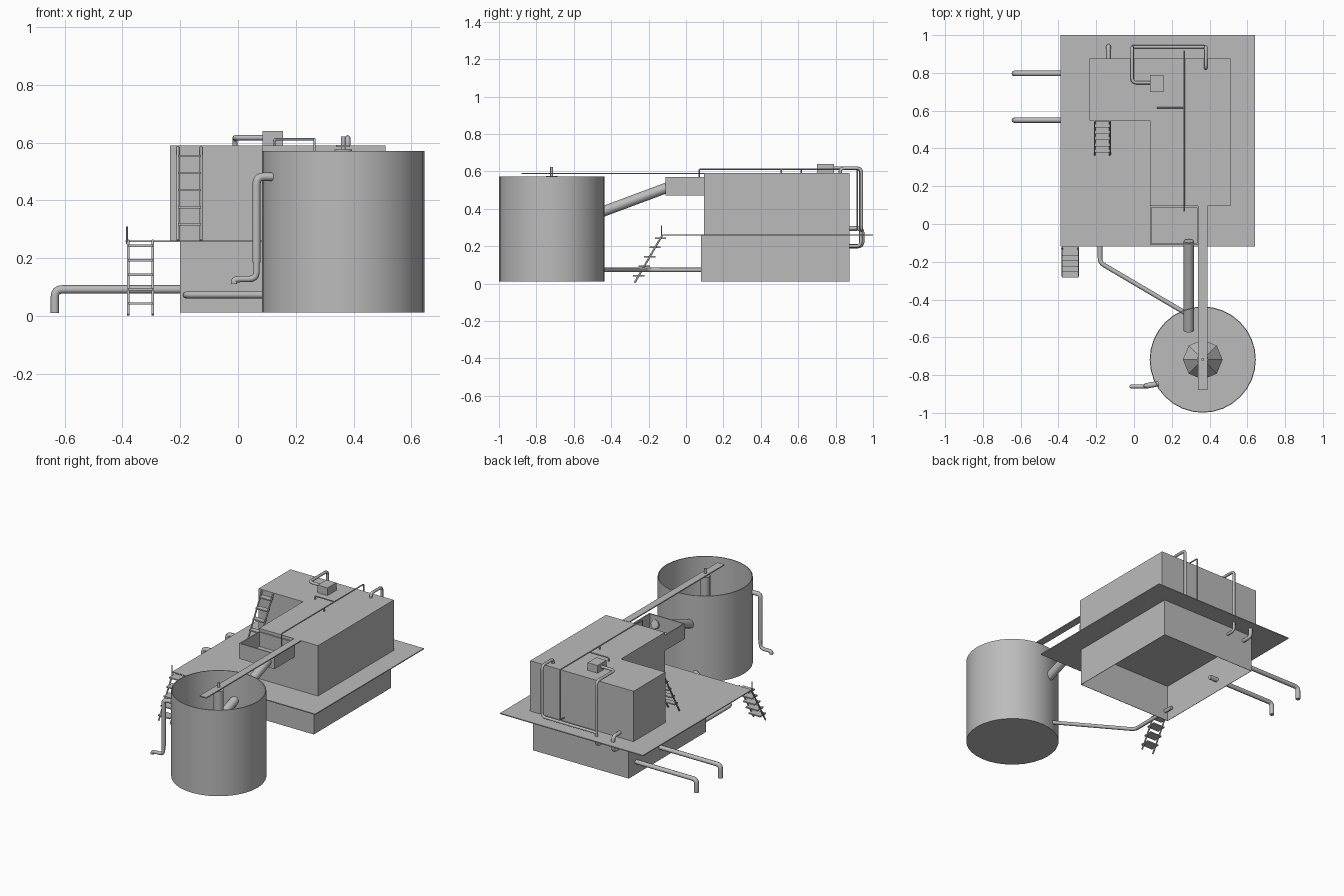
import bpy, bmesh, math
from mathutils import Vector

if "Cube" in bpy.data.objects:
    bpy.data.objects.remove(bpy.data.objects["Cube"], do_unlink=True)

grey = bpy.data.materials.new("plain grey")
grey.use_nodes = True
COLOUR = (0.5, 0.5, 0.5, 1)
grey.diffuse_color = COLOUR
grey.node_tree.nodes["Principled BSDF"].inputs["Base Color"].default_value = COLOUR


def add(name, bm, smooth=False):
    bmesh.ops.recalc_face_normals(bm, faces=bm.faces)
    mesh = bpy.data.meshes.new(name)
    bm.to_mesh(mesh)
    bm.free()
    mesh.materials.append(grey)
    obj = bpy.data.objects.new(name, mesh)
    bpy.context.collection.objects.link(obj)
    if smooth:
        bpy.ops.object.select_all(action='DESELECT')
        obj.select_set(True)
        bpy.context.view_layer.objects.active = obj
        bpy.ops.object.shade_smooth_by_angle(angle=math.radians(40))
    return obj


def prism(name, outline, z0, z1):
    bm = bmesh.new()
    base = bm.faces.new([bm.verts.new((x, y, z0)) for x, y in outline])
    top = bmesh.ops.extrude_face_region(bm, geom=[base], use_keep_orig=True)
    verts = [g for g in top["geom"] if isinstance(g, bmesh.types.BMVert)]
    bmesh.ops.translate(bm, verts=verts, vec=(0, 0, z1 - z0))
    return add(name, bm)


def box(name, x0, x1, y0, y1, z0, z1):
    return prism(name, [(x0, y0), (x1, y0), (x1, y1), (x0, y1)], z0, z1)


def hollow(name, x0, x1, y0, y1, z0, z1, wall, open_top):
    # Box without its top or bottom, with walls thickened inwards
    obj = box(name, x0, x1, y0, y1, z0, z1)
    bm = bmesh.new()
    bm.from_mesh(obj.data)
    side = 1 if open_top else -1
    bmesh.ops.delete(bm, geom=[f for f in bm.faces if f.normal.z * side > 0.9],
                     context='FACES_ONLY')
    bm.to_mesh(obj.data)
    bm.free()
    mod = obj.modifiers.new("walls", 'SOLIDIFY')
    mod.thickness = wall
    mod.offset = -1
    return obj


def lathe(name, profile, cx, cy, sides, smooth=True):
    bm = bmesh.new()
    verts = [bm.verts.new((cx + r, cy, z)) for r, z in profile]
    edges = [bm.edges.new(p) for p in zip(verts, verts[1:])]
    bmesh.ops.spin(bm, geom=verts + edges, cent=(cx, cy, 0), axis=(0, 0, 1),
                   angle=math.tau, steps=sides)
    bmesh.ops.remove_doubles(bm, verts=bm.verts, dist=0.0005)
    return add(name, bm, smooth)


def pipe(name, points, radius, bend=0.025):
    # Round tube along a path with softened elbows
    pts = [Vector(p) for p in points]
    path = [pts[0]]
    for a, b, c in zip(pts, pts[1:], pts[2:]):
        u, v = (a - b), (c - b)
        s = b + u.normalized() * min(bend, u.length * 0.45)
        e = b + v.normalized() * min(bend, v.length * 0.45)
        for i in range(5):
            t = i / 4
            path.append(s * (1 - t) ** 2 + b * 2 * t * (1 - t) + e * t * t)
    path.append(pts[-1])
    curve = bpy.data.curves.new(name, 'CURVE')
    curve.dimensions = '3D'
    curve.bevel_depth = radius
    curve.bevel_resolution = 2
    curve.use_fill_caps = True
    spline = curve.splines.new('POLY')
    spline.points.add(len(path) - 1)
    for p, co in zip(spline.points, path):
        p.co = (*co, 1)
    curve.materials.append(grey)
    obj = bpy.data.objects.new(name, curve)
    bpy.context.collection.objects.link(obj)
    return obj


def steps(name, xs, foot, head, heights, depth):
    # Sloping rails in the y-z plane with flat treads between them
    (y0, z0), (y1, z1) = foot, head
    for i, x in enumerate(xs):
        pipe(f"{name}_rail_{i + 1}", [(x, y0, z0), (x, y1, z1)], 0.005)
    for i, z in enumerate(heights):
        y = y0 + (y1 - y0) * (z - z0) / (z1 - z0)
        box(f"{name}_tread_{i + 1}", xs[0], xs[1], y - depth / 2, y + depth / 2,
            z - 0.004, z + 0.004)


# Building and platform
box("platform", -0.39, 0.64, -0.12, 1.0, 0.256, 0.262)
hollow("lower_building", -0.2, 0.49, 0.08, 0.875, 0.012, 0.256, 0.004, False)
prism("upper_building", [(0.085, 0.095), (0.51, 0.095), (0.51, 0.875), (-0.235, 0.875),
                         (-0.235, 0.548), (0.085, 0.548)], 0.262, 0.59)
hollow("overflow_trough", 0.085, 0.34, -0.11, 0.095, 0.47, 0.57, 0.01, True)

# Round tank with centre column
TX, TY = 0.364, -0.718
lathe("tank", [(0, 0.012), (0.281, 0.012), (0.281, 0.572), (0.276, 0.572),
               (0.276, 0.018), (0, 0.018)], TX, TY, 32)
lathe("tank_cone", [(0, 0.2), (0.105, 0.2), (0.03, 0.3), (0, 0.3)], TX, TY, 8, False)
lathe("centre_column", [(0, 0.3), (0.03, 0.3), (0.03, 0.576), (0, 0.576)], TX, TY, 16)
lathe("drive_shaft", [(0, 0.57), (0.008, 0.57), (0.008, 0.622), (0, 0.622)], TX, TY, 12)
box("bridge", 0.34, 0.388, -0.88, 0.1, 0.585, 0.592)

# Stairs
steps("lower_stair", (-0.38, -0.295), (-0.275, 0.004), (-0.125, 0.262),
      [0.043 + 0.05 * i for i in range(5)], 0.06)
pipe("stair_post", [(-0.384, -0.13, 0.25), (-0.384, -0.13, 0.31)], 0.003)
steps("upper_stair", (-0.208, -0.128), (0.365, 0.262), (0.545, 0.585),
      [0.318 + 0.059 * i for i in range(5)], 0.035)

# Pipes out of the side of the lower building
for i, y in enumerate((0.55, 0.797)):
    pipe(f"side_outlet_{i + 1}", [(-0.14, y, 0.092), (-0.634, y, 0.092),
                                  (-0.634, y, 0.01)], 0.0145)

# Pipes joining the tank
pipe("tank_drain", [(-0.18, 0.14, 0.073), (-0.18, -0.205, 0.073),
                    (0.27, -0.47, 0.073)], 0.012)
pipe("tank_inlet", [(0.29, -0.09, 0.517), (0.29, -0.565, 0.34)], 0.028)
pipe("tank_overflow", [(0.13, -0.845, 0.482), (0.064, -0.857, 0.482),
                       (0.064, -0.857, 0.185)], 0.0145)
pipe("overflow_tail", [(0.064, -0.857, 0.2), (0.064, -0.86, 0.128),
                       (-0.014, -0.86, 0.128), (-0.014, -0.86, 0.11)], 0.011)

# Roof pump and back pipework
box("roof_pump", 0.084, 0.155, 0.7, 0.79, 0.59, 0.64)
pipe("pump_pipe", [(0.09, 0.748, 0.617), (-0.01, 0.748, 0.617), (-0.01, 0.935, 0.617),
                   (-0.01, 0.935, 0.2), (-0.01, 0.865, 0.2)], 0.009)
pipe("return_pipe", [(0.38, 0.825, 0.58), (0.38, 0.825, 0.617), (0.38, 0.938, 0.617),
                     (0.38, 0.938, 0.285), (-0.01, 0.938, 0.285)], 0.009)
pipe("wall_loop", [(-0.135, 0.865, 0.295), (-0.135, 0.942, 0.295),
                   (-0.135, 0.942, 0.2), (-0.135, 0.865, 0.2)], 0.012)

# Thin dosing line along the roof
pipe("dosing_line", [(0.265, 0.07, 0.48), (0.265, 0.07, 0.612), (0.265, 0.915, 0.612),
                     (0.265, 0.915, 0.285), (0.265, 0.87, 0.285)], 0.004, 0.008)
pipe("dosing_branch", [(0.265, 0.615, 0.612), (0.125, 0.615, 0.612),
                       (0.125, 0.615, 0.585)], 0.004, 0.008)
pipe("dosing_drop", [(0.265, 0.51, 0.612), (0.265, 0.51, 0.585)], 0.004)
